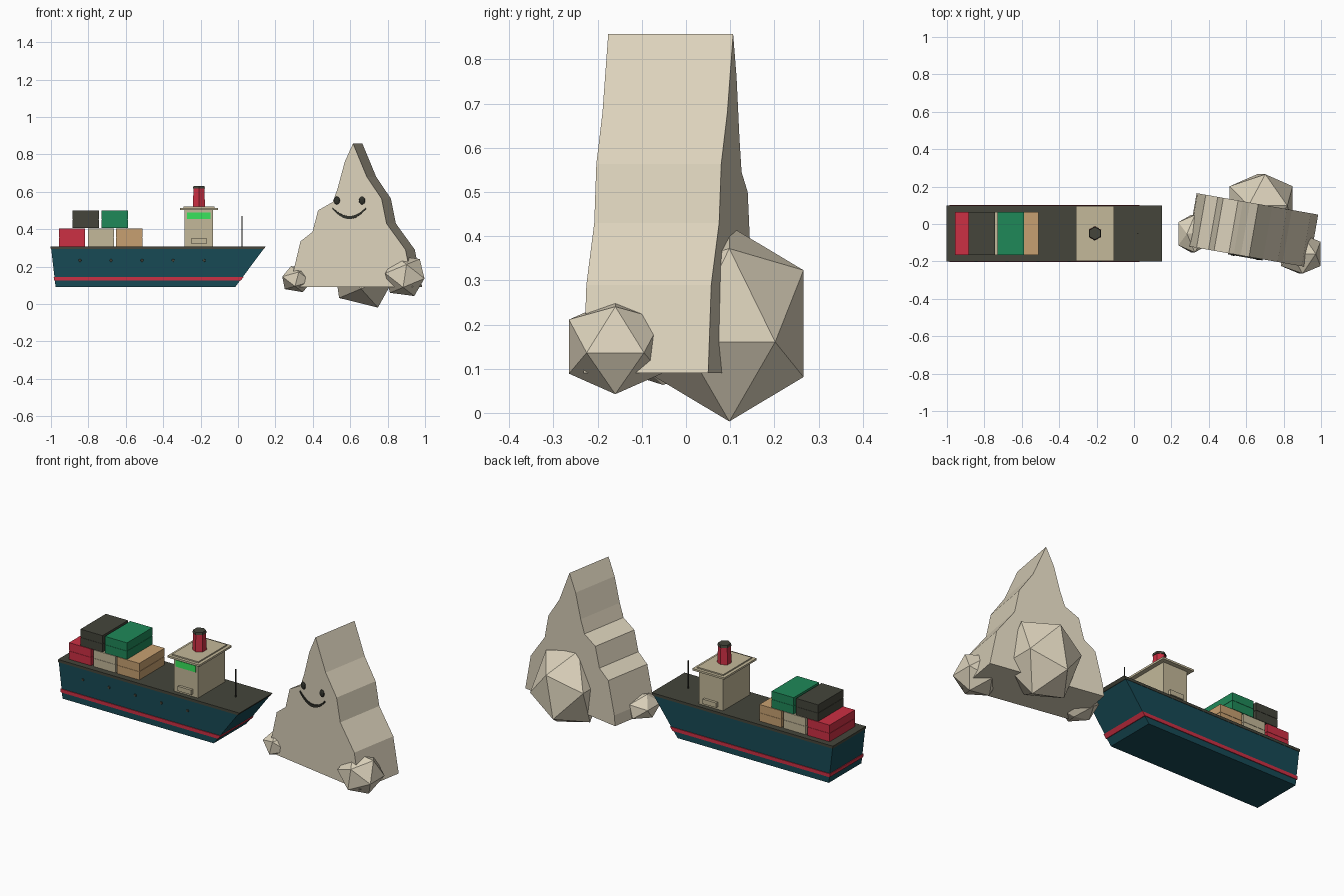
import bpy, bmesh, math
from mathutils import Matrix, Vector

if "Cube" in bpy.data.objects:
    bpy.data.objects.remove(bpy.data.objects["Cube"])

MATS = {}


def paint(ob, hexcol):
    if hexcol not in MATS:
        m = bpy.data.materials.new("colour_" + hexcol)
        rgb = [(int(hexcol[i:i + 2], 16) / 255) ** 2.2 for i in (0, 2, 4)]
        m.diffuse_color = (*rgb, 1)
        m.use_nodes = True
        m.node_tree.nodes["Principled BSDF"].inputs["Base Color"].default_value = m.diffuse_color
        MATS[hexcol] = m
    ob.data.materials.append(MATS[hexcol])
    return ob


def finish(name, bm, col, matrix=None):
    bmesh.ops.recalc_face_normals(bm, faces=bm.faces)
    if matrix:
        bm.transform(matrix)
    me = bpy.data.meshes.new(name)
    bm.to_mesh(me)
    bm.free()
    ob = bpy.data.objects.new(name, me)
    bpy.context.collection.objects.link(ob)
    return paint(ob, col)


def prism(name, pts, y0, y1, col, matrix=None):
    """Extrude an x-z outline from y0 to y1."""
    bm = bmesh.new()
    face = bm.faces.new([bm.verts.new((x, y0, z)) for x, z in pts])
    new = bmesh.ops.extrude_face_region(bm, geom=[face])["geom"]
    bmesh.ops.translate(bm, vec=(0, y1 - y0, 0),
                        verts=[v for v in new if isinstance(v, bmesh.types.BMVert)])
    return finish(name, bm, col, matrix)


def box(name, x0, x1, y0, y1, z0, z1, col):
    return prism(name, [(x0, z0), (x1, z0), (x1, z1), (x0, z1)], y0, y1, col)


def cyl(name, matrix, r0, r1, h, n, col):
    bm = bmesh.new()
    bmesh.ops.create_cone(bm, cap_ends=True, segments=n, radius1=r0, radius2=r1, depth=h)
    return finish(name, bm, col, matrix)


def boulder(name, centre, radius, tilt):
    """Twenty-sided stone."""
    p = (1 + 5 ** 0.5) / 2
    bm = bmesh.new()
    for a in (-1, 1):
        for b in (-p, p):
            for v in ((0, b, a), (a, 0, b), (b, a, 0)):
                bm.verts.new(Vector(v) / p)
    bmesh.ops.convex_hull(bm, input=bm.verts)
    m = (Matrix.Translation(centre) @ Matrix.Diagonal((*radius, 1))
         @ Matrix.Rotation(math.radians(tilt), 4, 'Y'))
    return finish(name, bm, ROCK, m)


TEAL, RED, DARK, GREEN = "1d4b56", "cb3345", "46473d", "248759"
CREAM, TAN, ROCK, LIME = "c2b798", "c69f70", "dbd1ba", "3be35c"
BLACK = "33342e"
MID = -0.05  # ship centre line


# Hull, with stripe and deck cut from the same sloping outline
def hull_slice(name, z0, z1, grow, col):
    stern = lambda z: -0.975 - 0.025 * (z - 0.09) / 0.215 - grow
    bow = lambda z: -0.015 + 0.16 * (z - 0.09) / 0.215 + grow
    prism(name, [(stern(z0), z0), (bow(z0), z0), (bow(z1), z1), (stern(z1), z1)],
          MID - 0.148 - grow, MID + 0.148 + grow, col)


hull_slice("hull", 0.09, 0.293, 0, TEAL)
hull_slice("hull_stripe", 0.125, 0.145, 0.004, RED)
hull_slice("deck", 0.293, 0.308, 0.002, DARK)
for i in range(5):
    m = Matrix.Translation((-0.845 + i * 0.166, MID - 0.148, 0.233)) @ Matrix.Rotation(math.pi / 2, 4, 'X')
    cyl("porthole", m, 0.009, 0.007, 0.01, 8, DARK)

# Cargo: each container is a body with a seam round the middle
for x, z, col in ((-0.887, 0.308, RED), (-0.733, 0.308, CREAM), (-0.581, 0.308, TAN),
                  (-0.814, 0.405, DARK), (-0.659, 0.405, GREEN)):
    box("container", x - 0.07, x + 0.07, MID - 0.115, MID + 0.115, z, z + 0.047, col)
    box("container_seam", x - 0.068, x + 0.068, MID - 0.113, MID + 0.113, z + 0.047, z + 0.05, col)
    box("container_lid", x - 0.07, x + 0.07, MID - 0.115, MID + 0.115, z + 0.05, z + 0.095, col)

# Bridge house
CX = -0.209
box("bridge_house", CX - 0.076, CX + 0.076, MID - 0.122, MID + 0.122, 0.305, 0.505, CREAM)
box("bridge_roof", CX - 0.101, CX + 0.101, MID - 0.147, MID + 0.147, 0.503, 0.514, CREAM)
box("bridge_roof_top", CX - 0.083, CX + 0.083, MID - 0.13, MID + 0.13, 0.514, 0.521, CREAM)
box("bridge_window", CX - 0.063, CX + 0.063, MID - 0.126, MID - 0.12, 0.453, 0.49, LIME)
box("bridge_step", CX - 0.043, CX + 0.043, MID - 0.137, MID + 0.137, 0.323, 0.35, CREAM)

# Funnel and mast
cyl("funnel", Matrix.Translation((CX, MID, 0.569)), 0.038, 0.033, 0.1, 6, RED)
cyl("funnel_cap", Matrix.Translation((CX, MID, 0.624)), 0.037, 0.034, 0.014, 6, DARK)
cyl("mast", Matrix.Translation((0.021, MID, 0.387)), 0.003, 0.003, 0.165, 6, BLACK)

# Rock: jagged outline pushed back and turned a little; local x is measured from the peak
TURN = Matrix.Translation((0.615, -0.176, 0)) @ Matrix.Rotation(math.radians(-10), 4, 'Z')
outline = [(-0.335, 0.09), (-0.33, 0.15), (-0.285, 0.335), (-0.22, 0.385), (-0.19, 0.5),
           (-0.11, 0.545), (-0.083, 0.62), (-0.045, 0.76), (0, 0.858), (0.075, 0.68),
           (0.155, 0.563), (0.182, 0.43), (0.285, 0.29), (0.297, 0.23), (0.325, 0.09)]
prism("rock", outline, 0, 0.287, ROCK, TURN)
boulder("boulder_left", (0.315, -0.052, 0.133), (0.08, 0.1, 0.063), 12)
boulder("boulder_right", (0.892, -0.16, 0.15), (0.106, 0.105, 0.1), 8)
boulder("boulder_back", (0.68, 0.098, 0.202), (0.172, 0.168, 0.2), 12)

# Face
for x in (-0.088, 0.049):
    m = TURN @ Matrix.Translation((x, -0.001, 0.553)) @ Matrix.Diagonal((0.017, 0.008, 0.021, 1))
    bm = bmesh.new()
    bmesh.ops.create_uvsphere(bm, u_segments=12, v_segments=8, radius=1)
    finish("eye", bm, BLACK, m)
outer, inner = [], []
for i in range(13):
    t = -1 + i / 6
    w = 0.008 * (1 - 0.7 * t * t)
    z = 0.462 + 0.052 * t * t
    outer.append((-0.02 + 0.094 * t, z - w))
    inner.append((-0.02 + 0.09 * t, z + w))
prism("smile", outer + inner[::-1], -0.006, 0.004, BLACK, TURN)
